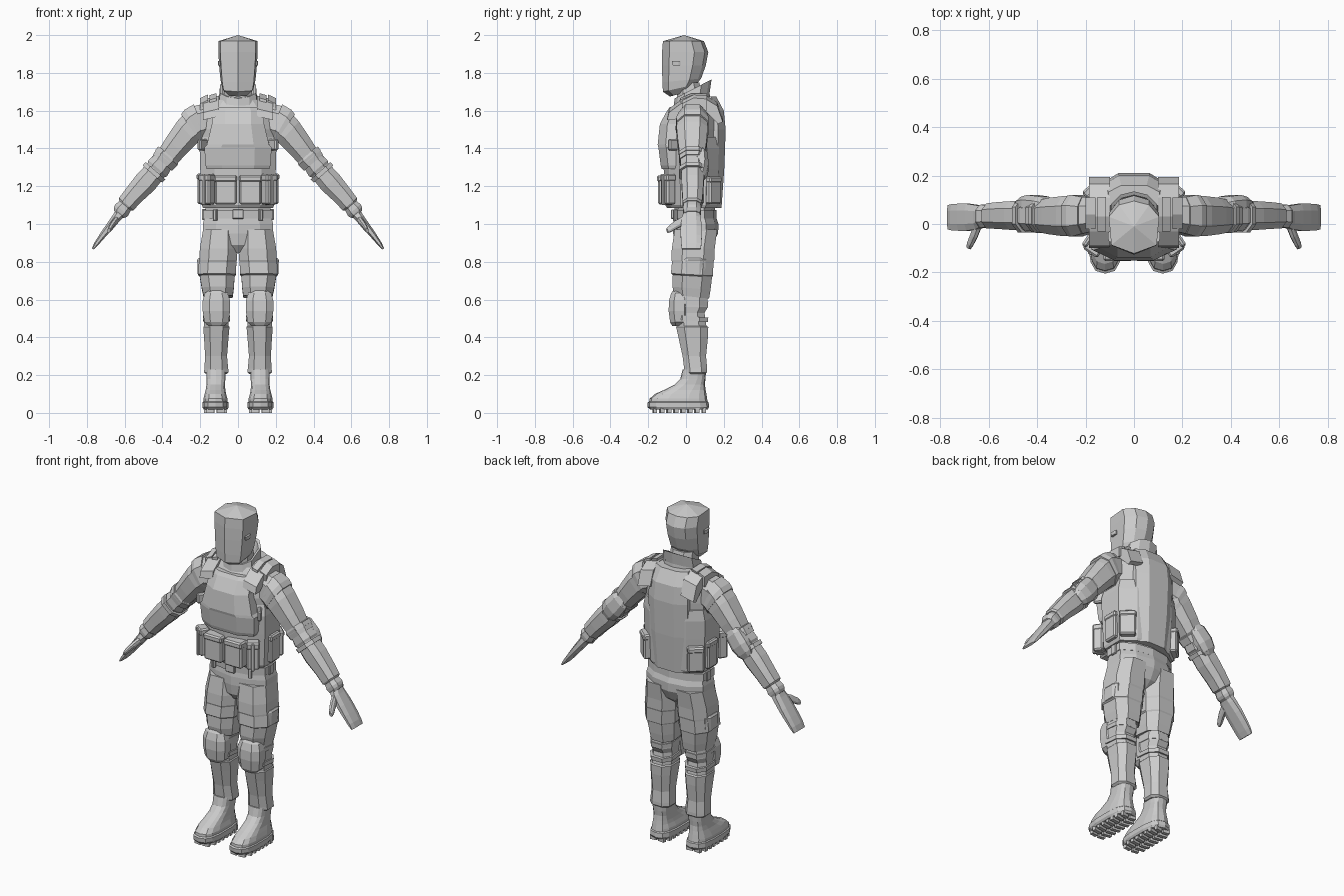
import bpy, bmesh, math
from mathutils import Vector, Matrix

grey = bpy.data.materials.new("plain grey")
grey.diffuse_color = (0.6, 0.6, 0.6, 1)

OCT = [(-.5, -1), (.5, -1), (1, -.5), (1, .5), (.5, 1), (-.5, 1), (-1, .5), (-1, -.5)]
RIDGE = [(0, -1), (.62, -.82), (1, -.45), (1, .45), (.6, .85), (0, 1),
         (-.6, .85), (-1, .45), (-1, -.45), (-.62, -.82)]
HEAD = [(0, -1), (.9, -.68), (1, .4), (.6, .85), (0, 1), (-.6, .85), (-1, .4), (-.9, -.68)]
FOOT = [(math.copysign(abs(math.cos(a)) ** .7, math.cos(a)),
         math.copysign(abs(math.sin(a)) ** .7, math.sin(a)))
        for a in [math.tau * (i + .5) / 14 for i in range(14)]]


def finish(name, bm, mirror):
    bmesh.ops.recalc_face_normals(bm, faces=bm.faces)
    me = bpy.data.meshes.new(name)
    bm.to_mesh(me)
    bm.free()
    me.materials.append(grey)
    ob = bpy.data.objects.new(name, me)
    bpy.context.collection.objects.link(ob)
    if mirror:
        ob.modifiers.new("Mirror", 'MIRROR').use_mirror_merge = False
    return ob


def loft(name, rings, prof=OCT, mirror=False, top=None):
    """Skin through rings of (centre, half axis U, half axis V)."""
    bm = bmesh.new()
    vs = [[bm.verts.new(c + u * a + v * b) for a, b in prof] for c, u, v in rings]
    n = len(prof)
    for lo, hi in zip(vs, vs[1:]):
        for i in range(n):
            j = (i + 1) % n
            bm.faces.new((lo[i], lo[j], hi[j], hi[i]))
    bm.faces.new(vs[0])
    if top:
        p = bm.verts.new(top)
        for i in range(n):
            bm.faces.new((vs[-1][i], vs[-1][(i + 1) % n], p))
    else:
        bm.faces.new(vs[-1])
    return finish(name, bm, mirror)


def stack(name, rows, prof=OCT, mirror=False, top=None):
    """Upright loft, rows are (z, x0, x1, y0, y1[, back rise])."""
    rings = []
    for z, x0, x1, y0, y1, *r in rows:
        rings.append((Vector(((x0 + x1) / 2, (y0 + y1) / 2, z)), Vector(((x1 - x0) / 2, 0, 0)),
                      Vector((0, (y1 - y0) / 2, r[0] if r else 0))))
    return loft(name, rings, prof, mirror, top)


def sym(name, rows, prof=OCT, top=None):
    return stack(name, [(z, -h, h, *r) for z, h, *r in rows], prof, False, top)


def limb(name, rows, prof=OCT):
    """Arm loft, rows are (x, z, half thickness, y0, y1[, slope in degrees])."""
    rings = []
    for x, z, h, y0, y1, *s in rows:
        a = math.radians(s[0] if s else 41)
        rings.append((Vector((x, (y0 + y1) / 2, z)), Vector((math.cos(a), 0, math.sin(a))) * h,
                      Vector((0, (y1 - y0) / 2, 0))))
    return loft(name, rings, prof, True)


def box(name, c, size, rot=0, bevel=.008, mirror=True, tilt=0):
    bm = bmesh.new()
    m = (Matrix.Translation(c) @ Matrix.Rotation(math.radians(rot), 4, 'Z')
         @ Matrix.Rotation(math.radians(tilt), 4, 'X') @ Matrix.Diagonal((*size, 1)))
    bmesh.ops.create_cube(bm, size=1, matrix=m)
    if bevel:
        bmesh.ops.bevel(bm, geom=bm.edges[:], offset=bevel, segments=1, affect='EDGES')
    return finish(name, bm, mirror)


def prism(name, yz, x0, x1, drop=0):
    """Side outline extruded across x, lowered by drop at the outer edge."""
    bm = bmesh.new()
    a = [bm.verts.new((x0, y, z)) for y, z in yz]
    b = [bm.verts.new((x1, y, z - drop)) for y, z in yz]
    bm.faces.new(a)
    bm.faces.new(b)
    for i in range(len(yz)):
        j = (i + 1) % len(yz)
        bm.faces.new((a[i], a[j], b[j], b[i]))
    return finish(name, bm, True)


# Head, neck and open collar
sym("head", [(1.69, .055, -.085, .03, .015), (1.72, .085, -.122, .055, .02),
             (1.76, .093, -.125, .08, .01), (1.84, .1, -.127, .105), (1.91, .104, -.127, .118),
             (1.968, .104, -.122, .095)], HEAD, (0, -.01, 2))
stack("ear_fold", [(1.84, .09, .106, -.07, -.03), (1.862, .09, .107, -.075, -.028)], OCT, True)
sym("neck", [(1.62, .08, -.045, .1), (1.75, .07, -.05, .07)])
sym("collar", [(1.6, .115, -.075, .13, .03), (1.66, .1, -.065, .125, .035),
               (1.715, .095, -.06, .135, .05), (1.713, .083, -.045, .12, .045),
               (1.66, .08, -.04, .1, .03)], RIDGE)

# Torso, vest and armour panels
sym("torso", [(1.04, .17, -.055, .15), (1.3, .18, -.09, .17), (1.5, .19, -.1, .18),
              (1.6, .18, -.08, .18), (1.66, .12, -.045, .15)], RIDGE)
sym("vest_wrap", [(1.085, .185, -.1, .18), (1.1, .192, -.11, .187), (1.29, .2, -.118, .195),
                  (1.4, .203, -.12, .198), (1.46, .19, -.1, .19)], RIDGE)
sym("chest_panel", [(1.29, .165, -.128, .02), (1.31, .172, -.134, .02), (1.405, .178, -.146, .02),
                    (1.42, .165, -.15, .02), (1.53, .138, -.138, .02), (1.6, .135, -.1, .02),
                    (1.62, .125, -.085, .02)])
sym("back_panel", [(1.085, .11, .05, .188), (1.3, .125, .05, .203), (1.5, .13, .05, .21),
                   (1.6, .125, .05, .2), (1.675, .105, .05, .16)])
strap = [(-.1, 1.57), (-.09, 1.61), (-.03, 1.655), (.03, 1.68), (.11, 1.678), (.165, 1.645),
         (.195, 1.56), (.17, 1.55), (.1, 1.62), (0, 1.62), (-.06, 1.57)]
prism("shoulder_strap", strap, .1, .185, .02)
prism("strap_pad", [(y * 1.02, z + .012) for y, z in strap[2:5]] + [(.1, 1.64), (-.03, 1.63)],
      .115, .15, .01)
prism("strap_outer_pad", [(-.02, 1.655), (.04, 1.685), (.11, 1.68), (.11, 1.62), (-.02, 1.6)],
      .16, .2, .018)
box("side_band", (.185, -.06, 1.42), (.025, .08, .06), 35)

# Pouches around the waist
box("front_pouch", (.066, -.118, 1.178), (.114, .06, .15))
box("front_pouch_flap", (.066, -.12, 1.24), (.12, .066, .036))
box("corner_pouch", (.165, -.095, 1.178), (.07, .055, .15), 35)
box("corner_pouch_flap", (.166, -.096, 1.245), (.074, .06, .04), 35)
box("corner_pouch_strip", (.168, -.101, 1.18), (.02, .06, .16), 35, .004)
box("side_pouch", (.19, .05, 1.18), (.05, .085, .15))
box("side_pouch_flap", (.192, .05, 1.25), (.054, .09, .035))
box("rear_pouch", (.162, .14, 1.175), (.09, .05, .14), -42)
box("rear_pouch_flap", (.163, .141, 1.235), (.095, .056, .034), -42)

# Belt and hips
sym("belt", [(1.03, .184, -.07, .162), (1.075, .184, -.072, .162)], RIDGE)
box("buckle", (0, -.07, 1.052), (.06, .02, .05), 0, .004, False)
box("belt_loop", (.12, -.058, 1.048), (.02, .02, .06), 28, .003)
box("belt_keeper", (.18, .05, 1.05), (.02, .04, .06), 0, .004)
sym("hips", [(.85, .05, -.03, .09), (.89, .15, -.06, .14), (.95, .186, -.068, .17),
             (1.0, .186, -.068, .172), (1.05, .174, -.06, .155)], RIDGE)

# Trousers with folds
stack("thigh", [(.62, .05, .165, -.045, .1, .0), (.615, .028, .182, -.062, .122, -.01),
                (.66, .022, .192, -.072, .13, -.008), (.725, .018, .203, -.07, .138, -.006),
                (.732, .012, .211, -.08, .142, -.006), (.8, .008, .207, -.074, .146),
                (.81, .006, .205, -.078, .15), (.87, .002, .202, -.075, .152),
                (.97, .01, .185, -.06, .165)], OCT, True)
stack("thigh_pocket", [(.735, .15, .214, -.02, .1), (.81, .15, .216, -.02, .105),
                       (.82, .15, .208, -.02, .1)], OCT, True)
stack("lower_leg", [(.205, .06, .168, .005, .1), (.215, .05, .18, -.008, .112),
                    (.235, .052, .178, -.01, .112), (.3, .058, .174, -.018, .106),
                    (.4, .05, .18, -.04, .116), (.455, .045, .184, -.052, .118),
                    (.46, .05, .18, -.05, .108), (.53, .05, .178, -.055, .098),
                    (.56, .046, .182, -.058, .116), (.64, .045, .18, -.055, .11)], OCT, True)
stack("knee_pad", [(.46, .075, .155, -.072, .0), (.48, .05, .178, -.084, .02),
                   (.54, .042, .187, -.092, .02), (.595, .042, .187, -.09, .02),
                   (.635, .055, .175, -.078, .01), (.648, .075, .155, -.068, .0)], OCT, True)
for z in (.5, .585):
    stack("knee_strap", [(z - .012, .042, .186, -.065, .116, -.008),
                         (z + .012, .042, .186, -.065, .118, -.008)], OCT, True)

# Boots with lugged soles
stack("sole", [(.018, .055, .182, -.19, .115), (.03, .048, .19, -.203, .122),
               (.055, .048, .19, -.205, .12), (.06, .055, .184, -.195, .115)], FOOT, True)
stack("boot", [(.05, .054, .185, -.196, .116), (.075, .055, .184, -.193, .112),
               (.1, .062, .178, -.165, .108), (.122, .066, .172, -.115, .104),
               (.15, .068, .168, -.06, .1), (.18, .066, .168, -.03, .103),
               (.23, .064, .17, -.018, .107)], FOOT, True)
box("boot_buckle", (.12, -.098, .108), (.07, .035, .022), 0, .004, True, 28)
for i in range(8):
    y = -.165 + i * .037
    w = .04 if i in (0, 7) else .054
    for s in (-1, 1):
        box("sole_lug", (.119 + s * (w / 2 + .006), y, .014), (w, .02, .028), s * 8, 0)

# Arms: sleeve, elbow pad, cuff
limb("upper_arm", [(.14, 1.56, .085, -.025, .105, 75), (.215, 1.535, .092, -.045, .115, 65),
                   (.27, 1.485, .078, -.05, .115, 48), (.33, 1.41, .068, -.042, .108),
                   (.365, 1.365, .062, -.035, .1), (.372, 1.357, .07, -.038, .104),
                   (.4, 1.325, .066, -.032, .1)])
limb("shoulder_cap", [(.2, 1.55, .09, -.04, .11, 68), (.235, 1.525, .093, -.052, .12, 60),
                      (.25, 1.507, .09, -.05, .118, 55)])
limb("forearm", [(.385, 1.345, .055, -.028, .096), (.425, 1.295, .065, -.03, .1),
                 (.434, 1.285, .058, -.025, .095), (.49, 1.22, .062, -.024, .094),
                 (.55, 1.155, .054, -.02, .09), (.592, 1.105, .05, -.018, .085),
                 (.598, 1.098, .042, -.012, .078)])
limb("elbow_pad", [(.355, 1.385, .035, .05, .1), (.375, 1.36, .056, .04, .114),
                   (.42, 1.305, .06, .04, .12), (.45, 1.268, .052, .04, .112),
                   (.468, 1.245, .035, .05, .098)])
for x, z in ((.378, 1.355), (.445, 1.273)):
    limb("elbow_strap", [(x - .008, z + .009, .07, -.036, .106), (x + .008, z - .009, .069, -.036, .104)])
limb("glove_cuff", [(.59, 1.105, .036, -.01, .075), (.615, 1.075, .045, -.016, .08),
                    (.625, 1.062, .042, -.014, .078), (.635, 1.05, .03, -.008, .072)])

# Gloved hand and thumb
limb("hand", [(.615, 1.07, .03, -.005, .07), (.645, 1.03, .024, -.022, .078, 36),
              (.685, .98, .02, -.028, .084, 36), (.72, .935, .016, -.028, .084, 34),
              (.75, .895, .012, -.026, .082, 32), (.768, .868, .006, -.022, .078, 32)])
loft("thumb", [(Vector((x, y, z)), Vector((.011, .004, .005)) * s, Vector((-.006, -.006, .018)) * s)
               for x, y, z, s in ((.645, -.005, 1.02, 1.1), (.662, -.05, .998, 1.05),
                                  (.678, -.085, .975, .9), (.684, -.1, .965, .6))], OCT, True)
